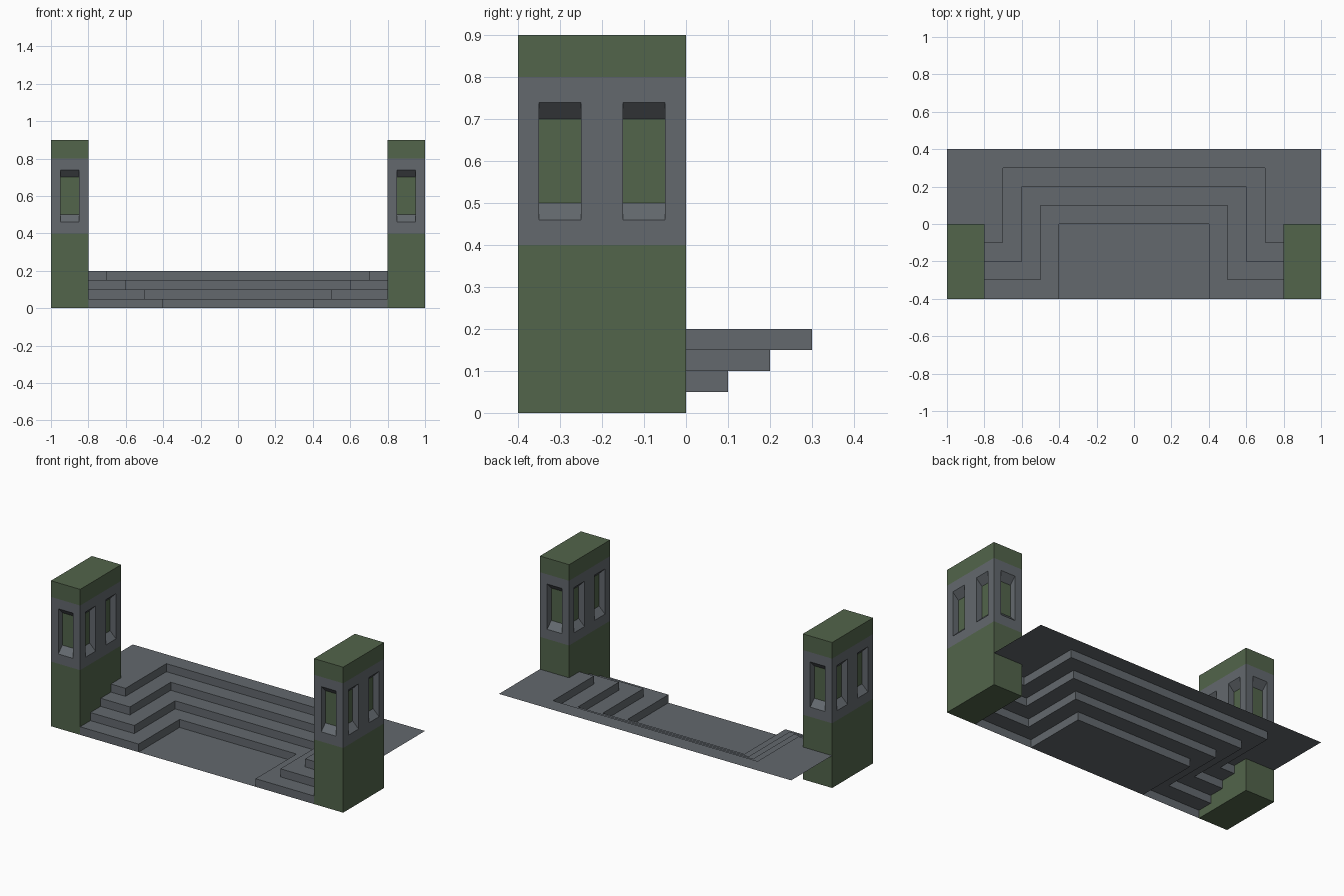
import bpy, bmesh
from mathutils import Vector

if "Cube" in bpy.data.objects:
    bpy.data.objects.remove(bpy.data.objects["Cube"])


def material(name, color):
    m = bpy.data.materials.new(name)
    m.diffuse_color = (*color, 1)
    m.use_nodes = True
    m.node_tree.nodes["Principled BSDF"].inputs["Base Color"].default_value = m.diffuse_color
    return m


grey = material("slate grey", (0.125, 0.140, 0.155))
green = material("moss green", (0.085, 0.128, 0.070))


def finish(bm, name):
    bmesh.ops.remove_doubles(bm, verts=bm.verts, dist=1e-5)
    mesh = bpy.data.meshes.new(name)
    bm.to_mesh(mesh)
    bm.free()
    mesh.materials.append(grey)
    mesh.materials.append(green)
    ob = bpy.data.objects.new(name, mesh)
    bpy.context.collection.objects.link(ob)


def face(bm, points, mat=0):
    f = bm.faces.new([bm.verts.new(p) for p in points])
    f.material_index = mat


# Towers: four walls with sloped window recesses in the grey band
DEPTH = 0.04
ZS = [0, 0.4, 0.46, 0.74, 0.8, 0.9]


def wall(bm, a, b, windows):
    a, b = Vector(a), Vector(b)
    length = (b - a).length
    u = (b - a) / length
    inward = Vector((-u.y, u.x))

    def p(s, z, d=0):
        q = a + u * s + inward * d
        return (q.x, q.y, z)

    us = [0] + [c + e for c in windows for e in (-0.05, 0.05)] + [length]
    for i, (s, t) in enumerate(zip(us, us[1:])):
        for j, (z, y) in enumerate(zip(ZS, ZS[1:])):
            if i % 2 and j == 2:
                outer = [p(s, z), p(t, z), p(t, y), p(s, y)]
                inner = [p(s, 0.5, DEPTH), p(t, 0.5, DEPTH),
                         p(t, 0.7, DEPTH), p(s, 0.7, DEPTH)]
                face(bm, inner, 1)
                for k in range(4):
                    n = (k + 1) % 4
                    face(bm, [outer[k], outer[n], inner[n], inner[k]])
            else:
                face(bm, [p(s, z), p(t, z), p(t, y), p(s, y)], int(j in (0, 4)))


for name, x in (("left_tower", -1.0), ("right_tower", 0.8)):
    bm = bmesh.new()
    c = [(x, -0.4), (x + 0.2, -0.4), (x + 0.2, 0), (x, 0)]
    for k in range(4):
        wall(bm, c[k], c[(k + 1) % 4], [0.1, 0.3] if k % 2 else [0.1])
    face(bm, [(*q, 0.9) for q in c], 1)
    face(bm, [(*q, 0) for q in reversed(c)], 1)
    finish(bm, name)


# Sunken stairs: open sheet of treads and risers around a floor
def outline(k):
    e = 0.1 * k
    half = [(0.8, e - 0.4), (0.4 + e, e - 0.4), (0.4 + e, e)]
    return half + [(-x, y) for x, y in reversed(half)]


bm = bmesh.new()
face(bm, [(-0.4, -0.4, 0), (0.4, -0.4, 0), (0.4, 0, 0), (-0.4, 0, 0)])
terrace = [(0.8, 0), (1, 0), (1, 0.4), (-1, 0.4), (-1, 0), (-0.8, 0)]
for k in range(4):
    low, high = 0.05 * k, 0.05 * (k + 1)
    inner = outline(k)
    outer = outline(k + 1) if k < 3 else terrace
    for a, b in zip(inner, inner[1:]):
        face(bm, [(*b, low), (*a, low), (*a, high), (*b, high)])
    face(bm, [(*q, high) for q in outer + inner[::-1]])
finish(bm, "sunken_stairs")
